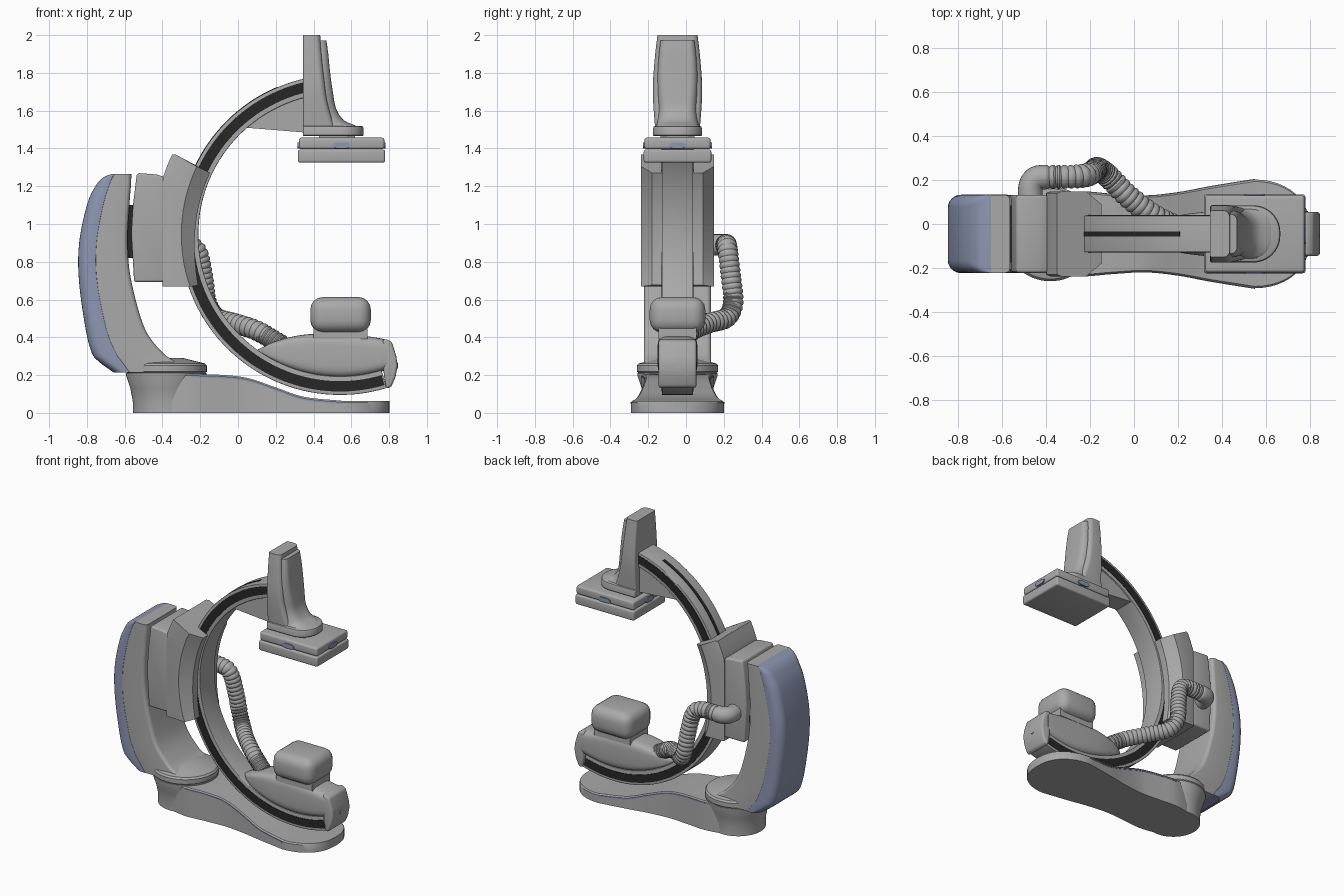
import bpy, bmesh, math
from mathutils import Vector

if "Cube" in bpy.data.objects:
    bpy.data.objects.remove(bpy.data.objects["Cube"])

Y = -0.045                      # symmetry plane of the machine
CX, CZ = 0.54, 0.943            # centre of the C-shaped arm


def material(name, col):
    m = bpy.data.materials.new(name)
    m.diffuse_color = (*col, 1)
    m.use_nodes = True
    m.node_tree.nodes["Principled BSDF"].inputs["Base Color"].default_value = m.diffuse_color
    return m


GREY = material("light_grey", (0.40, 0.40, 0.40))
BLUE = material("slate_blue", (0.27, 0.31, 0.45))
DARK = material("black_track", (0.02, 0.02, 0.02))


def loft(name, rings, mat=GREY, bevel=0, angle=35, segs=4):
    """Skin a list of closed rings, cap both ends, optionally bevel."""
    bm = bmesh.new()
    vs = [[bm.verts.new(p) for p in r] for r in rings]
    n = len(vs[0])
    for a, b in zip(vs, vs[1:]):
        for i in range(n):
            j = (i + 1) % n
            bm.faces.new((a[i], a[j], b[j], b[i]))
    bm.faces.new(vs[0])
    bm.faces.new(vs[-1])
    bmesh.ops.recalc_face_normals(bm, faces=bm.faces)
    me = bpy.data.meshes.new(name)
    bm.to_mesh(me)
    bm.free()
    me.materials.append(mat)
    ob = bpy.data.objects.new(name, me)
    bpy.context.collection.objects.link(ob)
    bpy.ops.object.select_all(action='DESELECT')
    ob.select_set(True)
    bpy.context.view_layer.objects.active = ob
    if bevel:
        m = ob.modifiers.new("bevel", 'BEVEL')
        m.width, m.segments, m.limit_method = bevel, segs, 'ANGLE'
        m.angle_limit = math.radians(40)
        bpy.ops.object.modifier_apply(modifier=m.name)
    bpy.ops.object.shade_smooth_by_angle(angle=math.radians(angle))
    return ob


def spline(pts, n=6):
    """Catmull-Rom samples through points of any dimension."""
    pts = [Vector(p) for p in pts]
    pts = [pts[0] * 2 - pts[1]] + pts + [pts[-1] * 2 - pts[-2]]
    out = []
    for a, b, c, d in zip(pts, pts[1:], pts[2:], pts[3:]):
        for i in range(n):
            t = i / n
            out.append(0.5 * (2 * b + (c - a) * t + (2 * a - 5 * b + 4 * c - d) * t * t
                              + (3 * b - a - 3 * c + d) * t ** 3))
    return out + [pts[-2]]


def plan(x0, x1, h, r0, r1, z, n=6):
    """Rounded rectangle at height z; r0 / r1 round the left / right corners."""
    ring = []
    for cx, sy, r, a0 in ((x1 - r1, 1, r1, 0), (x0 + r0, 1, r0, 90),
                          (x0 + r0, -1, r0, 180), (x1 - r1, -1, r1, 270)):
        for i in range(n + 1):
            a = math.radians(a0 + 90 * i / n)
            ring.append((cx + r * math.cos(a), Y + sy * (h - r) + r * math.sin(a), z))
    return ring


def box(name, x0, x1, h, z0, z1, mat=GREY, bevel=0.0):
    return loft(name, [[(x0, Y - h, z), (x1, Y - h, z), (x1, Y + h, z), (x0, Y + h, z)]
                       for z in (z0, z1)], mat, bevel)


def prism(name, pts, h, mat=GREY, bevel=0.0):
    return loft(name, [[(x, Y + s * h, z) for x, z in pts] for s in (-1, 1)], mat, bevel)


def polar(r, deg):
    a = math.radians(deg)
    return CX + r * math.cos(a), CZ + r * math.sin(a)


def arc_bar(name, r0, r1, a0, a1, h, mat=GREY, bevel=0.0, n=72):
    rings = []
    for i in range(n + 1):
        a = a0 + (a1 - a0) * i / n
        (xa, za), (xb, zb) = polar(r0, a), polar(r1, a)
        rings.append([(xa, Y - h, za), (xb, Y - h, zb), (xb, Y + h, zb), (xa, Y + h, za)])
    return loft(name, rings, mat, bevel)


def lathe(name, cx, prof, n=64):
    return loft(name, [[(cx + r * math.cos(i * math.tau / n), Y + r * math.sin(i * math.tau / n), z)
                        for i in range(n)] for r, z in prof])


# floor base: foot that sinks and widens to a rounded end, with a blue trim line
body = spline([(-0.40, 0.207, 0.165), (-0.25, 0.205, 0.19), (-0.1, 0.202, 0.18), (0.05, 0.185, 0.172),
               (0.2, 0.135, 0.187), (0.35, 0.085, 0.215), (0.55, 0.064, 0.247)])
end = [(0.55 + 0.252 * math.sin(math.radians(a)), 0.062,
        0.247 * math.cos(math.radians(a)) ** 0.8) for a in range(8, 90, 8)] + [(0.802, 0.062, 0.01)]
loft("base_foot", [[(x, Y - w, 0), (x, Y + w, 0), (x, Y + w, z - 0.008), (x, Y + w * 0.965, z),
                    (x, Y - w * 0.965, z), (x, Y - w, z - 0.008)] for x, z, w in [*body, *end]])
loft("base_trim", [[(x, Y - w - 0.003, z - 0.018), (x, Y + w + 0.003, z - 0.018),
                    (x, Y + w + 0.003, z - 0.009), (x, Y - w - 0.003, z - 0.009)]
                   for x, z, w in body if x > -0.26], BLUE)
lathe("base_post", -0.38, [(0.177, 0), (0.177, 0.06), (0.19, 0.13), (0.213, 0.2), (0.213, 0.21)])
lathe("swivel_flange", -0.38, [(0.205, 0.209), (0.215, 0.218), (0.215, 0.25), (0.205, 0.262),
                               (0.15, 0.275), (0.09, 0.29)])

# column: grey front part and blue back shell, sections along the height
col = spline([(.215, -.66, -.575, -.27), (.27, -.735, -.615, -.33), (.32, -.775, -.65, -.40),
              (.45, -.808, -.70, -.495), (.7, -.842, -.748, -.565), (.9, -.841, -.75, -.585),
              (1.1, -.80, -.715, -.575), (1.2, -.755, -.685, -.567), (1.245, -.715, -.667, -.565),
              (1.265, -.668, -.65, -.563)])
loft("column", [plan(xs, xi, 0.177, 0.003, 0.025, z) for z, xo, xs, xi in col])
loft("column_back_shell", [plan(xo, xs + 0.002, 0.178, min(0.06, 0.8 * (xs - xo)), 0.003, z)
                           for z, xo, xs, xi in col], BLUE)

# carriage and its rotation bearing
box("carriage_bearing", -0.60, -0.53, 0.13, 0.82, 1.10, DARK)
prism("carriage_block", [(-0.55, 0.692), (-0.385, 0.692), (-0.385, 1.247), (-0.43, 1.262),
                         (-0.535, 1.27), (-0.556, 1.10), (-0.565, 0.95)], 0.177, bevel=0.014)

# guide that wraps the arm, chamfered toward the inside of the C
rings = []
for i in range(25):
    a = 154.5 + 45 * i / 24
    xi, zi = polar(0.762 + 0.035 * (i / 24) ** 3, a)
    xm, zm = polar(0.84, a)
    xb, zb = polar(0.985, a)
    if xb < -0.4:
        zb, xb = CZ - math.tan(math.radians(a)) * -(-0.4 - CX), -0.4
    zi, zm, zb = max(zi, 0.668), max(zm, 0.668), max(zb, 0.668 + i * 0.0001)
    rings.append([(xb, Y - .185, zb), (xb + .02, Y - .193, zb), (xm, Y - .193, zm), (xi, Y - .135, zi),
                  (xi, Y + .135, zi), (xm, Y + .193, zm), (xb + .02, Y + .193, zb), (xb, Y + .185, zb)])
loft("arm_guide", rings, angle=25)

# C arm, side tracks, outer slot, gusset
arc_bar("c_arm", 0.75, 0.848, 102, 287, 0.083, bevel=0.004)
arc_bar("side_tracks", 0.775, 0.83, 103, 286.5, 0.0855, DARK)
arc_bar("outer_slot", 0.80, 0.8505, 113, 158, 0.012, DARK, n=24)
under = [polar(0.77, a) for a in range(104, 134, 3)]
prism("arm_gusset", [(0.36, 1.484), *under, (0.015, 1.512)], 0.072)

# detector tower: barrel-shaped spine, sloping face plate, rounded foot
loft("detector_tower", [plan(0.345, xf, h, 0.012, 0.03, z) for z, xf, h in spline(
    [(1.47, 0.53, 0.115), (1.55, 0.50, 0.122), (1.65, 0.472, 0.129), (1.75, 0.458, 0.130),
     (1.9, 0.443, 0.118), (2.0, 0.435, 0.106)])])
loft("tower_face_plate", [plan(0.40, xf, h, 0.01, min(0.03 + (xf - 0.47) * 0.45, 0.09), z) for z, xf, h in spline(
    [(1.50, 0.655, 0.115), (1.522, 0.62, 0.112), (1.55, 0.56, 0.105), (1.61, 0.52, 0.10),
     (1.7, 0.502, 0.104), (1.8, 0.488, 0.105), (1.9, 0.478, 0.098), (1.972, 0.468, 0.09)])])
loft("tower_foot", [plan(0.345, 0.665 - d, 0.13 - d, 0.01, 0.122 - d, z, 10)
                    for z, d in ((1.466, 0.004), (1.47, 0), (1.505, 0), (1.515, 0.004), (1.52, 0.014))])

# flat detector panel with blue buttons on all four sides
box("detector_neck", 0.43, 0.62, 0.09, 1.44, 1.48)
box("detector_panel_lower", 0.317, 0.779, 0.179, 1.325, 1.394, bevel=0.012)
box("detector_panel_upper", 0.322, 0.775, 0.175, 1.396, 1.457, bevel=0.014)
loft("buttons_front_back", [[(0.548 + 0.046 * math.copysign(abs(math.cos(t)) ** 0.5, math.cos(t)), y,
                              1.416 + 0.016 * math.sin(t)) for t in [k * math.tau / 24 for k in range(24)]]
                            for y in (Y - 0.182, Y + 0.182)], BLUE)
loft("buttons_sides", [[(x, Y + 0.046 * math.copysign(abs(math.cos(t)) ** 0.5, math.cos(t)),
                         1.416 + 0.016 * math.sin(t)) for t in [k * math.tau / 24 for k in range(24)]]
                       for x in (0.314, 0.782)], BLUE)


# tube housing: rounded sections sitting on the inner side of the arm
def squircle(x, z0, z1, h, n=40, p=0.45):
    out = []
    for k in range(n):
        c, s = math.cos(k * math.tau / n), math.sin(k * math.tau / n)
        out.append((x, Y + h * math.copysign(abs(c) ** p, c),
                    (z0 + z1) / 2 + (z1 - z0) / 2 * math.copysign(abs(s) ** p, s)))
    return out


rings = [squircle(x, CZ - math.sqrt(0.757 ** 2 - (x - CX) ** 2), zt, h) for x, zt, h in spline(
    [(0.105, 0.336, 0.03), (0.14, 0.352, 0.06), (0.2, 0.38, 0.083), (0.32, 0.41, 0.10), (0.45, 0.42, 0.105),
     (0.6, 0.416, 0.106), (0.74, 0.397, 0.105), (0.79, 0.386, 0.103)])]
loft("tube_housing", rings, angle=40)
prism("tube_end_cap", [(0.772, 0.20), (0.785, 0.128), (0.812, 0.138), (0.834, 0.19), (0.845, 0.25),
                       (0.838, 0.30), (0.815, 0.375), (0.79, 0.388), (0.765, 0.39)], 0.100, bevel=0.014)
loft("end_cap_plug", [[(x, Y + 0.016 * math.cos(t), 0.25 + 0.016 * math.sin(t))
                       for t in [k * math.tau / 20 for k in range(20)]] for x in (0.82, 0.846)])
tube_box = box("tube_collimator", 0.383, 0.703, 0.147, 0.425, 0.613, bevel=0.065)
box("collimator_seat", 0.40, 0.685, 0.10, 0.39, 0.45)

# cable hose: smooth elbow out of the carriage, then ribbed hose to the tube
dense = spline([(-.47, .10, .89), (-.47, .165, .89), (-.455, .198, .89), (-.42, .212, .89), (-.28, .215, .89),
                (-.215, .222, .85), (-.185, .238, .72), (-.165, .25, .585), (-.115, .215, .505),
                (-.02, .12, .475), (.10, .03, .435), (.23, -.03, .36)], 60)
path, gap = [dense[0]], 0
for a, b in zip(dense, dense[1:]):
    gap += (b - a).length
    if gap >= 0.008:
        path.append(b)
        gap = 0
rings, up = [], Vector((0, 0, 1))
for i, p in enumerate(path):
    t = (path[min(i + 1, len(path) - 1)] - path[max(i - 1, 0)]).normalized()
    up = (up - t * up.dot(t)).normalized()
    side = t.cross(up)
    r = 0.056 if i < 20 else (0.054 if i % 3 else 0.048)
    rings.append([p + r * (up * math.cos(k * math.tau / 24) + side * math.sin(k * math.tau / 24))
                  for k in range(24)])
loft("hose_elbow", rings[:21])
loft("ribbed_hose", rings[20:])
